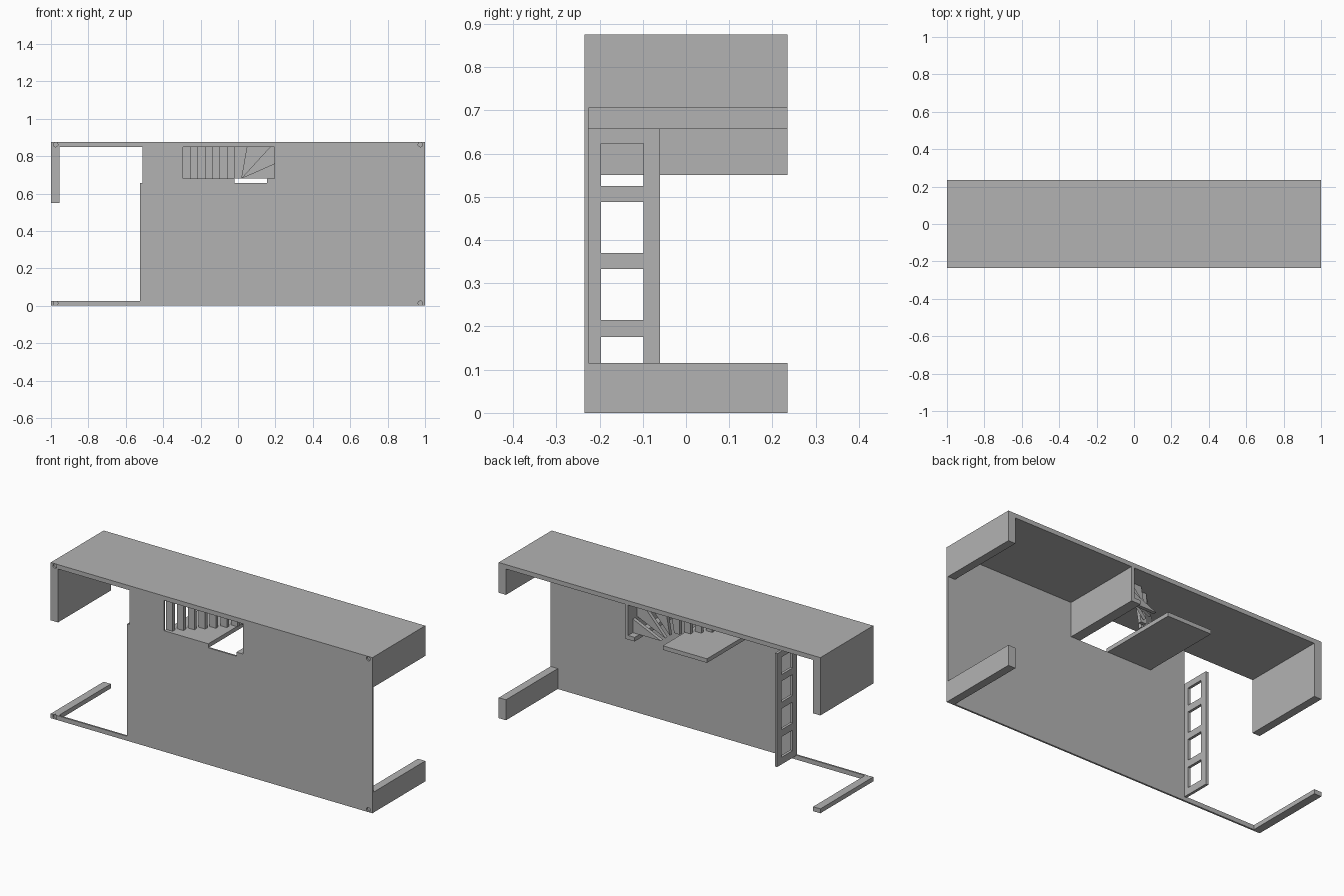
import bpy, bmesh, math

cube = bpy.data.objects.get("Cube")
if cube:
    bpy.data.objects.remove(cube, do_unlink=True)

grey = bpy.data.materials.new("plain_grey")
grey.use_nodes = True
GREY = (0.45, 0.45, 0.45, 1)
grey.diffuse_color = GREY
grey.node_tree.nodes["Principled BSDF"].inputs["Base Color"].default_value = GREY

FRONT, BACK = -0.235, 0.235
FLOOR = -0.225          # inner surface of the base panel
TOP = 0.875


def prism(name, profile, y0, y1):
    """Extrude an (x, z) outline from y0 to y1."""
    bm = bmesh.new()
    near = [bm.verts.new((x, y0, z)) for x, z in profile]
    far = [bm.verts.new((x, y1, z)) for x, z in profile]
    bm.faces.new(near)
    bm.faces.new(far[::-1])
    n = len(profile)
    for i in range(n):
        j = (i + 1) % n
        bm.faces.new((near[j], near[i], far[i], far[j]))
    bmesh.ops.recalc_face_normals(bm, faces=bm.faces[:])
    mesh = bpy.data.meshes.new(name)
    bm.to_mesh(mesh)
    bm.free()
    mesh.materials.append(grey)
    obj = bpy.data.objects.new(name, mesh)
    bpy.context.collection.objects.link(obj)
    return obj


def box(name, x0, x1, z0, z1, y0=FLOOR, y1=BACK):
    return prism(name, [(x0, z0), (x1, z0), (x1, z1), (x0, z1)], y0, y1)


def cut(target, cutter):
    mod = target.modifiers.new(cutter.name, 'BOOLEAN')
    mod.operation = 'DIFFERENCE'
    mod.solver = 'EXACT'
    mod.object = cutter
    cutter.hide_render = True
    cutter.hide_set(True)
    cutter.display_type = 'WIRE'


# Base panel outline: large corner opening reaching the right end
panel = prism("base_panel", [
    (-1, 0), (1, 0), (1, TOP), (-1, TOP), (-1, 0.55), (-0.955, 0.55),
    (-0.955, 0.85), (-0.51, 0.85), (-0.51, 0.657), (-0.525, 0.657),
    (-0.525, 0.025), (-1, 0.025)], FRONT, FLOOR)

# Stairwell with its doorway notch
cut(panel, prism("stairwell_cutter", [
    (-0.295, 0.68), (-0.02, 0.68), (-0.02, 0.657), (0.155, 0.657),
    (0.155, 0.68), (0.195, 0.68), (0.195, 0.85), (-0.295, 0.85)],
    FRONT - 0.1, FLOOR + 0.1))

# Round peg holes in the corners
for cx in (-0.975, 0.975):
    for cz in (0.0135, TOP - 0.0135):
        ring = [(cx + 0.012 * math.cos(a * math.tau / 16),
                 cz + 0.012 * math.sin(a * math.tau / 16)) for a in range(16)]
        cut(panel, prism("peg_hole_cutter", ring, FRONT - 0.1, FLOOR + 0.1))

# Outer walls
box("long_wall", -1, 1, 0.85, TOP)
box("right_upper_wall", -1, -0.955, 0.55, 0.85)
box("right_lower_wall", -1, -0.955, 0, 0.025)
box("left_upper_wall", 0.955, 1, 0.705, 0.85)
box("left_lower_wall", 0.955, 1, 0, 0.115)

# Walls around the stairs
box("stair_side_wall", -0.295, -0.02, 0.657, 0.68, FRONT)
box("stair_door_jamb", 0.155, 0.195, 0.657, 0.68)
box("stair_end_wall", 0.195, 0.213, 0.657, 0.85)

# Low partition with four windows, made of rails and posts
LX = (-0.525, -0.51)
box("partition_lower_rail", *LX, 0.02, 0.657, FLOOR, -0.197)
box("partition_upper_rail", *LX, 0.02, 0.657, -0.098, -0.06)
for z0, z1 in ((0.02, 0.06), (0.175, 0.215), (0.333, 0.37),
               (0.488, 0.525), (0.623, 0.657)):
    box("partition_post", *LX, z0, z1, -0.197, -0.098)

# Open stair treads: straight flight, then winders about a pivot
RISE, THICK = 0.039, 0.02
start, end, straight = -0.295, -0.015, 7
going = (end - start) / straight
pivot = (0.02, 0.68)
outlines = []
for i in range(straight):
    x = start + i * going
    outlines.append([(x, 0.68), (x + going, 0.68),
                     (x + going, 0.85), (x, 0.85)])
outlines += [
    [(end, 0.68), pivot, (0.05, 0.85), (end, 0.85)],
    [pivot, (0.175, 0.85), (0.05, 0.85)],
    [pivot, (0.195, 0.757), (0.195, 0.85), (0.175, 0.85)],
    [pivot, (0.195, 0.68), (0.195, 0.757)],
]
for i, outline in enumerate(outlines):
    top = FRONT + RISE * (i + 1)
    prism("stair_tread", outline, top - THICK, top)
